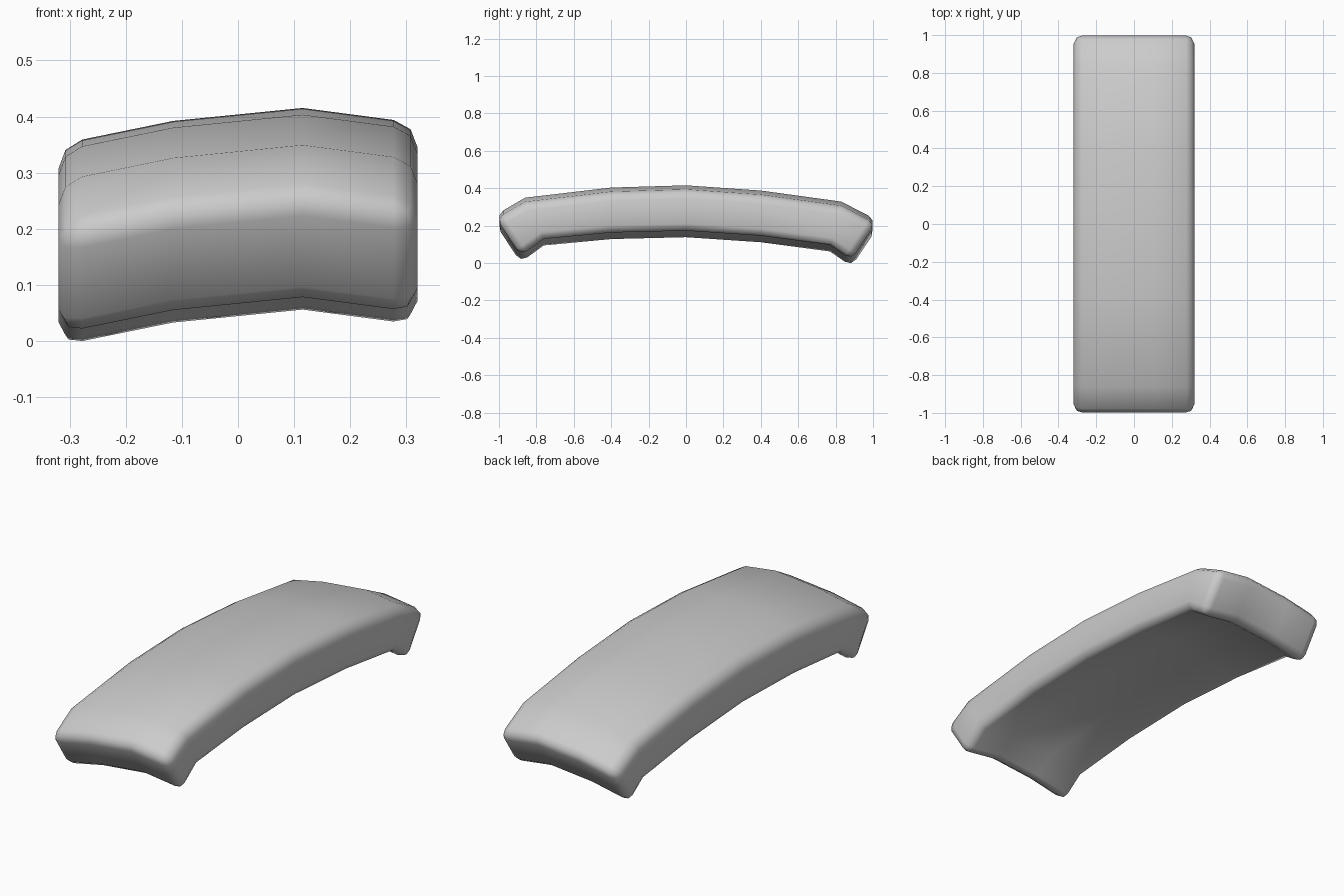
import bpy, bmesh, math

if "Cube" in bpy.data.objects:
    bpy.data.objects.remove(bpy.data.objects["Cube"])

# Lengthwise profile (y, z) at the crest: upper and lower skin, paired
top = [(-1.015, .262), (-.86, .352), (-.4, .406), (0, .418),
       (.4, .390), (.83, .331), (1.015, .236)]
bottom = [(-.885, .063), (-.76, .153), (-.4, .187), (0, .197),
          (.4, .170), (.77, .121), (.885, .041)]
# Crosswise crown: (x, drop from the crest)
stations = [(-.32, -.065), (-.115, -.023), (.115, 0), (.32, -.027)]

bm = bmesh.new()
skins = [[[bm.verts.new((x, y, z + dz)) for y, z in prof]
          for x, dz in stations] for prof in (top, bottom)]
n, m = len(top), len(stations)

# Upper and lower skins
for s in skins:
    for i in range(m - 1):
        for j in range(n - 1):
            bm.faces.new((s[i][j], s[i + 1][j], s[i + 1][j + 1], s[i][j + 1]))
# Side walls and end walls
t, b = skins
for i in (0, m - 1):
    for j in range(n - 1):
        bm.faces.new((t[i][j], t[i][j + 1], b[i][j + 1], b[i][j]))
for j in (0, n - 1):
    for i in range(m - 1):
        bm.faces.new((t[i][j], t[i + 1][j], b[i + 1][j], b[i][j]))
bmesh.ops.recalc_face_normals(bm, faces=bm.faces)

# Rounded rim edges
sharp = [e for e in bm.edges if e.calc_face_angle(0) > math.radians(50)]
bmesh.ops.bevel(bm, geom=sharp, offset=.043, offset_type='OFFSET', segments=2,
                profile=.5, affect='EDGES', clamp_overlap=True)
low = min(v.co.z for v in bm.verts)
for v in bm.verts:
    v.co.z -= low
for f in bm.faces:
    f.smooth = True

mesh = bpy.data.meshes.new("curved_pad")
bm.to_mesh(mesh)
bm.free()
pad = bpy.data.objects.new("curved_pad", mesh)
bpy.context.collection.objects.link(pad)
